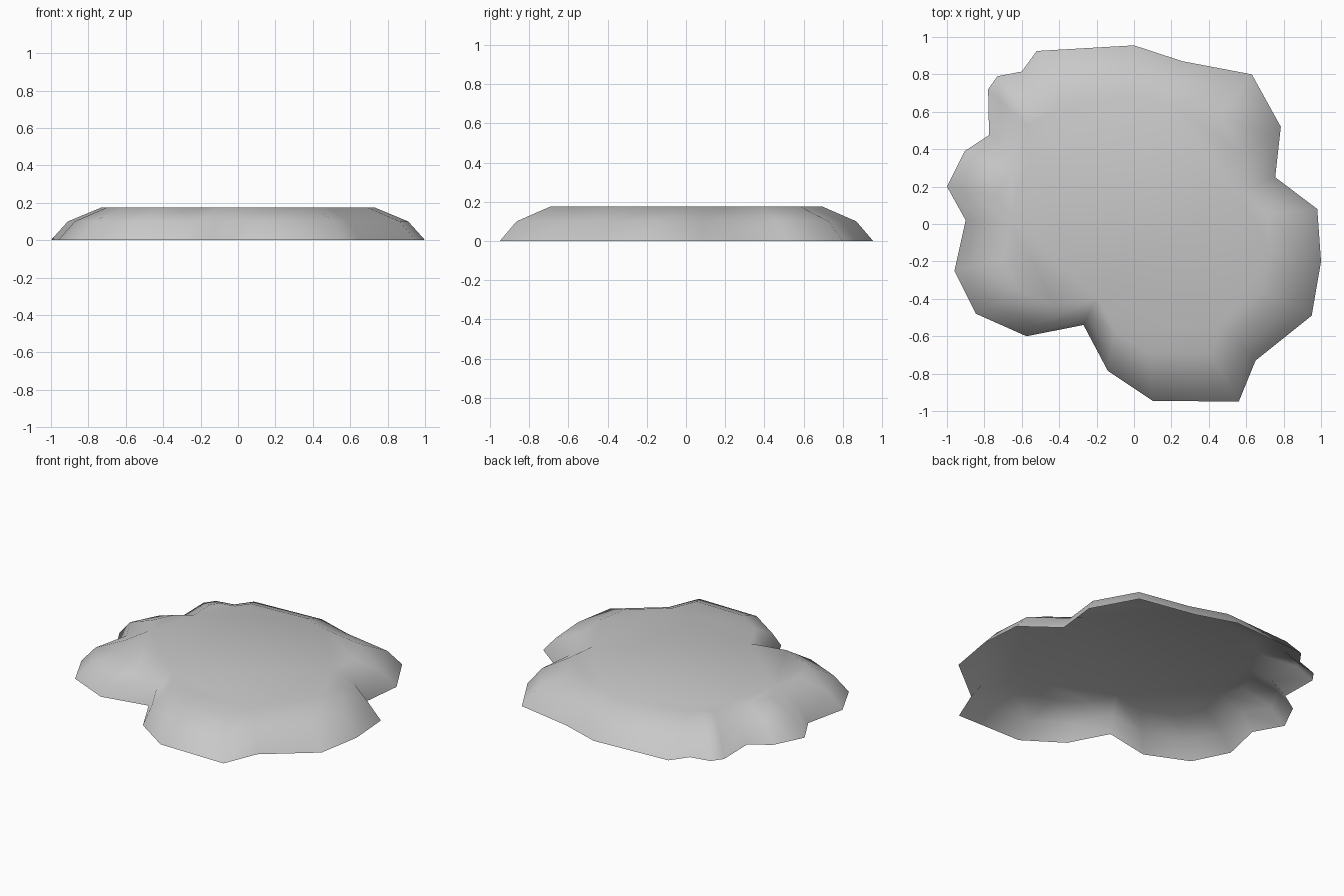
import bpy
import bmesh

default_cube = bpy.data.objects.get("Cube")
if default_cube:
    bpy.data.objects.remove(default_cube, do_unlink=True)

# Stone colour
stone = bpy.data.materials.new("stone_grey")
stone.use_nodes = True
grey = (0.58, 0.58, 0.58, 1)
stone.diffuse_color = grey
stone.node_tree.nodes["Principled BSDF"].inputs["Base Color"].default_value = grey

# Lobed ground outline, clockwise from the back left
outline = [
    (-.52, .925), (0, .955), (.26, .87), (.63, .8), (.785, .52), (.755, .25),
    (.98, .08), (1, -.2), (.95, -.49), (.65, -.73), (.56, -.95), (.1, -.945),
    (-.14, -.785), (-.27, -.54), (-.575, -.6), (-.845, -.48), (-.96, -.25),
    (-.9, .02), (-1, .2), (-.905, .39), (-.775, .475), (-.78, .72),
    (-.73, .79), (-.6, .815),
]
# Height and scale of each ring: ground, shoulder, top edge
levels = [(0, 1), (.1, .91), (.175, .73)]


def build_slab(name):
    bm = bmesh.new()
    rings = [[bm.verts.new((x * s, y * s, z)) for x, y in reversed(outline)]
             for z, s in levels]
    count = len(outline)
    # Sloping sides, open underneath
    for low, high in zip(rings, rings[1:]):
        for i in range(count):
            j = (i + 1) % count
            bm.faces.new((low[i], low[j], high[j], high[i]))
    # Flat top
    top = bm.faces.new(rings[-1])
    bmesh.ops.triangulate(bm, faces=[top])
    for face in bm.faces:
        face.smooth = True
    mesh = bpy.data.meshes.new(name)
    bm.to_mesh(mesh)
    bm.free()
    mesh.materials.append(stone)
    slab = bpy.data.objects.new(name, mesh)
    bpy.context.collection.objects.link(slab)
    return slab


build_slab("flat_rock")
